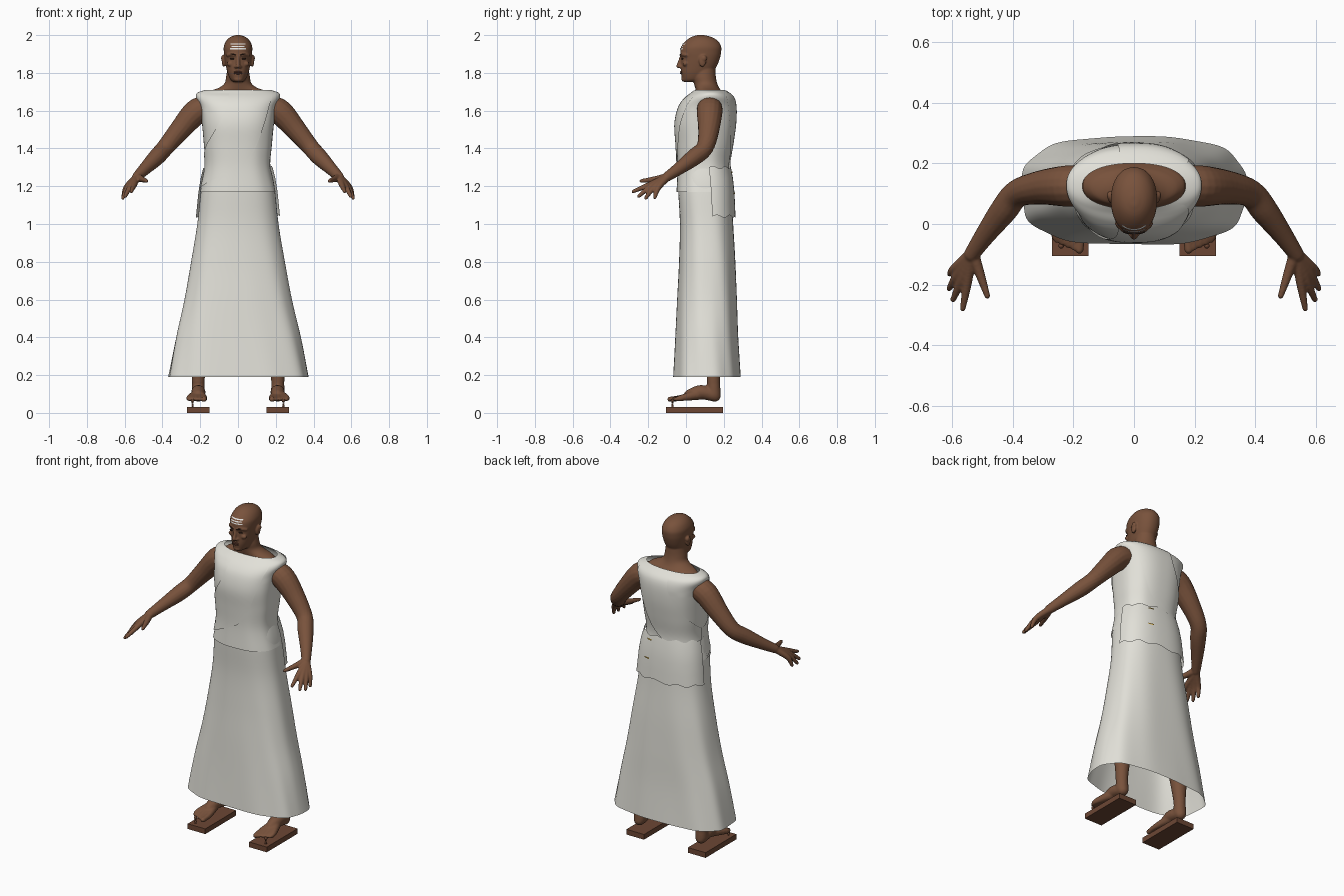
import bpy, bmesh, math
from mathutils import Vector, Matrix

cube = bpy.data.objects.get("Cube")
if cube:
    bpy.data.objects.remove(cube)


def material(name, r, g, b):
    m = bpy.data.materials.new(name)
    m.use_nodes = True
    m.diffuse_color = (r, g, b, 1)
    bsdf = m.node_tree.nodes["Principled BSDF"]
    bsdf.inputs["Base Color"].default_value = (r, g, b, 1)
    bsdf.inputs["Roughness"].default_value = 0.8
    return m


SKIN = material("brown skin", 0.19, 0.085, 0.045)
CLOTH = material("off white cloth", 0.76, 0.75, 0.69)
WOOD = material("sandal wood", 0.15, 0.062, 0.034)
DARK = material("dark brow", 0.03, 0.014, 0.009)
LIP = material("lip brown", 0.12, 0.045, 0.028)
WHITE = material("white paint", 0.9, 0.9, 0.88)
GOLD = material("gold", 0.7, 0.45, 0.08)


def finish(bm, name, mat, voxel=0, smooth=True):
    bmesh.ops.recalc_face_normals(bm, faces=bm.faces[:])
    me = bpy.data.meshes.new(name)
    bm.to_mesh(me)
    bm.free()
    me.materials.append(mat)
    if smooth:
        me.shade_smooth()
    ob = bpy.data.objects.new(name, me)
    bpy.context.scene.collection.objects.link(ob)
    if voxel:
        blend = ob.modifiers.new("blend", 'REMESH')
        blend.mode = 'VOXEL'
        blend.voxel_size = voxel
        blend.use_smooth_shade = True
        soft = ob.modifiers.new("soften", 'SMOOTH')
        soft.factor = 0.5
        soft.iterations = 3
    return ob


def spline(rows, steps=6):
    """Catmull-Rom through rows of any width."""
    rows = [Vector(r) for r in rows]
    out = []
    for i in range(len(rows) - 1):
        p0, p1, p2 = rows[max(i - 1, 0)], rows[i], rows[i + 1]
        p3 = rows[min(i + 2, len(rows) - 1)]
        for k in range(steps):
            t = k / steps
            out.append(p1 + (p2 - p0) * (t / 2) + (p0 * 2 - p1 * 5 + p2 * 4 - p3) * (t * t / 2)
                       + (p1 * 3 - p0 - p2 * 3 + p3) * (t ** 3 / 2))
    return out + [rows[-1]]


def power(v, e):
    return math.copysign(abs(v) ** e, v)


def ring_point(row, a, off=0, fold=0):
    """Point on a rounded-box ring: row = z, half width, front y, back y, squareness."""
    z, hw, yf, yb, n = row
    ry = (yb - yf) / 2
    f = 1 + fold * math.sin(9 * a + 4 * z)
    return Vector(((hw + off) * power(math.cos(a), 2 / n) * f,
                   (yf + yb) / 2 + (ry + off) * power(math.sin(a), 2 / n) * f, z))


def at(rows, z):
    for p, q in zip(rows, rows[1:]):
        if z <= q[0]:
            return p.lerp(q, max(0, (z - p[0]) / max(q[0] - p[0], 1e-6)))
    return rows[-1]


def grid(bm, lines, closed=False):
    vs = [[bm.verts.new(p) for p in line] for line in lines]
    n = len(vs[0])
    for u, v in zip(vs, vs[1:]):
        for j in range(n if closed else n - 1):
            k = (j + 1) % n
            bm.faces.new((u[j], u[k], v[k], v[j]))
    return vs


def loft(bm, rows, seg=64, caps=True, fold=lambda z: 0):
    lines = [[ring_point(r, math.tau * j / seg, 0, fold(r[0])) for j in range(seg)] for r in rows]
    vs = grid(bm, lines, True)
    if caps:
        bm.faces.new(vs[0])
        bm.faces.new(vs[-1])


def ball(bm, loc, size):
    bmesh.ops.create_uvsphere(bm, u_segments=16, v_segments=10, radius=1,
                              matrix=Matrix.Translation(loc) @ Matrix.Diagonal((*size, 1)))


def tube(bm, pts, side=1, seg=16):
    """Round-ended limb through (x, y, z, radius) points."""
    path = [Vector((p[0] * side, p[1], p[2], p[3])) for p in spline(pts, 5)]
    lines = []
    for i, p in enumerate(path):
        d = path[min(i + 1, len(path) - 1)].xyz - path[max(i - 1, 0)].xyz
        q = d.to_track_quat('Z', 'Y')
        lines.append([p.xyz + q @ Vector((math.cos(math.tau * j / seg), math.sin(math.tau * j / seg), 0)) * p.w
                      for j in range(seg)])
    vs = grid(bm, lines, True)
    bm.faces.new(vs[0])
    bm.faces.new(vs[-1])
    for p in (path[0], path[-1]):
        ball(bm, p.xyz, (p.w * 0.99,) * 3)


def patch(name, mat, rows, edges, off, cols=24, wave=0):
    """Cloth or paint lying on a lofted surface; edges = rows of (angle1, z1, angle2, z2)."""
    bm = bmesh.new()
    lines = []
    for e in edges:
        line = []
        for j in range(cols + 1):
            t = j / cols
            z = e[1] + (e[3] - e[1]) * t + wave * math.sin(t * 31)
            a = math.radians(e[0] + (e[2] - e[0]) * t)
            line.append(ring_point(at(rows, z), a, off))
        lines.append(line)
    grid(bm, lines)
    return finish(bm, name, mat)


# Robe: flared skirt and sleeveless bodice
skirt = spline([(0.19, .370, -.068, .288, 2.9), (0.4, .33, -.056, .276, 2.8), (0.6, .284, -.046, .27, 2.7),
                (0.8, .248, -.036, .262, 2.6), (1.0, .215, -.032, .25, 2.5), (1.2, .193, -.042, .24, 2.5),
                (1.31, .168, -.038, .222, 2.4)])
bodice = spline([(1.17, .2, -.05, .246, 2.5), (1.3, .172, -.045, .228, 2.5), (1.42, .18, -.05, .245, 2.5),
                 (1.53, .19, -.056, .26, 2.5), (1.62, .2, -.036, .262, 2.5), (1.67, .222, 0, .25, 2.3),
                 (1.695, .215, .033, .225, 2.2), (1.71, .17, .05, .2, 2.2)])
bm = bmesh.new()
loft(bm, skirt, 96, False, lambda z: 0.012 * max(0, 1.2 - z))
finish(bm, "robe_skirt", CLOTH)
bm = bmesh.new()
loft(bm, bodice, 96, False, lambda z: 0.005 if z < 1.6 else 0)
finish(bm, "robe_bodice", CLOTH)

# Diagonal sash, front and back, and the wrap hanging behind the waist
sash = [(-100, 1.705, -40, 1.71), (-104, 1.6, -46, 1.56), (-132, 1.47, -86, 1.31), (-178, 1.36, -178, 1.18)]
for name, s in (("sash_front", 1), ("sash_back", -1)):
    patch(name, CLOTH, bodice, spline([(a * s, b, c * s, d) for a, b, c, d in sash], 8), 0.006)
wrap = [(8, z, 172, z) for z in (1.04, 1.1, 1.17, 1.24, 1.3)]
patch("waist_wrap", CLOTH, skirt, wrap, 0.014, 48, 0.007)
for i, z in enumerate((1.16, 1.27)):
    patch("waist_ornament_%d" % i, GOLD, skirt, [(66, z, 76, z), (66, z + .008, 76, z + .008)], 0.021, 6)

# Head with ears, nose, brow and chin, blended into neck and shoulders
skull = spline([(1.752, .022, -.012, .05, 2), (1.765, .04, -.02, .1, 2.1), (1.80, .055, -.026, .14, 2.2),
                (1.84, .065, -.026, .165, 2.2), (1.88, .072, -.026, .18, 2.2), (1.91, .075, -.03, .186, 2.2),
                (1.94, .075, -.024, .186, 2.1), (1.97, .062, 0, .168, 2), (1.99, .04, .028, .135, 2),
                (2.0, .012, .06, .095, 2)])
neck = spline([(1.55, .15, .01, .21, 2.2), (1.66, .172, .045, .205, 2.2), (1.70, .15, .052, .19, 2),
               (1.722, .1, .048, .175, 2), (1.745, .071, .042, .165, 2), (1.78, .063, .034, .158, 2),
               (1.83, .055, .04, .155, 2)])
bm = bmesh.new()
loft(bm, skull)
loft(bm, neck)
tube(bm, [(0, -.024, 1.886, .009), (0, -.034, 1.855, .01), (0, -.04, 1.836, .012)])
ball(bm, (0, -.01, 1.767), (.024, .014, .014))
for s in (1, -1):
    ball(bm, (s * .012, -.03, 1.832), (.009, .01, .008))
    ball(bm, (s * .076, .087, 1.863), (.010, .019, .032))
    ball(bm, (s * .078, .094, 1.877), (.012, .016, .018))
    tube(bm, [(.008, -.026, 1.893, .008), (.035, -.018, 1.898, .009), (.056, .002, 1.893, .008)], s)
    ball(bm, (s * .04, -.004, 1.848), (.02, .014, .014))
finish(bm, "head_and_neck", SKIN, 0.0045)

# Face details
for s, side in ((1, "left"), (-1, "right")):
    bm = bmesh.new()
    ball(bm, (s * .03, -.019, 1.875), (.013, .006, .005))
    finish(bm, side + "_eye", DARK)
    bm = bmesh.new()
    tube(bm, [(.012, -.031, 1.894, .003), (.034, -.025, 1.9, .0035), (.052, -.006, 1.895, .002)], s)
    finish(bm, side + "_eyebrow", DARK)
bm = bmesh.new()
for z in (1.797, 1.805):
    ball(bm, (0, -.025, z), (.022, .008, .0045))
finish(bm, "lips", LIP)
for i, (z, w) in enumerate(((1.925, 30), (1.937, 26), (1.949, 31))):
    patch("forehead_stripe_%d" % i, WHITE, skull,
          [(-90 - w, z, -90 + w, z), (-90 - w, z + .006, -90 + w, z + .006)], 0.003)

# Arms with fanned fingers: knuckle then tip of each
fingers = [((.55, -.195, 1.207), (.565, -.28, 1.172)), ((.57, -.187, 1.199), (.597, -.25, 1.147)),
           ((.584, -.17, 1.193), (.61, -.213, 1.137)), ((.592, -.147, 1.192), (.608, -.165, 1.14))]
for s, side in ((1, "left"), (-1, "right")):
    bm = bmesh.new()
    tube(bm, [(.165, .125, 1.615, .066), (.225, .125, 1.59, .068), (.31, .12, 1.495, .056), (.385, .1, 1.405, .046),
              (.43, .045, 1.355, .045), (.49, -.035, 1.295, .034), (.535, -.1, 1.25, .026)], s)
    for knuckle, tip in fingers:
        tube(bm, [(.538, -.1, 1.247, .02), (*knuckle, .0155), (*tip, .0095)], s)
    tube(bm, [(.53, -.1, 1.25, .02), (.508, -.165, 1.237, .016), (.484, -.237, 1.228, .01)], s)
    finish(bm, side + "_arm", SKIN, 0.005)

    # Legs and bare feet
    bm = bmesh.new()
    tube(bm, [(.21, .148, .098, .036), (.21, .145, .19, .036), (.2, .14, .35, .05), (.17, .12, .6, .056),
              (.12, .11, 1.0, .075)], s)
    tube(bm, [(.21, .152, .092, .033), (.21, .08, .11, .038), (.21, .02, .095, .03)], s)
    for i in range(5):
        x = .18 + i * .019
        r = .017 if i == 0 else .012
        tube(bm, [(.21, .08, .1, .03), (x, -.02, .08, .017), (x, -.085 + i * .008, .072, r * .85)], s)
    finish(bm, side + "_leg", SKIN, 0.006)

    # Wooden sandals with toe peg
    bm = bmesh.new()
    bmesh.ops.create_cube(bm, size=1, matrix=Matrix.Translation((s * .21, .045, .016))
                          @ Matrix.Diagonal((.12, .3, .032, 1)))
    finish(bm, side + "_sandal_board", WOOD, 0, False)
    bm = bmesh.new()
    tube(bm, [(.24, -.072, .03, .006), (.24, -.072, .055, .005), (.24, -.072, .066, .009)], s)
    finish(bm, side + "_sandal_peg", WOOD)
